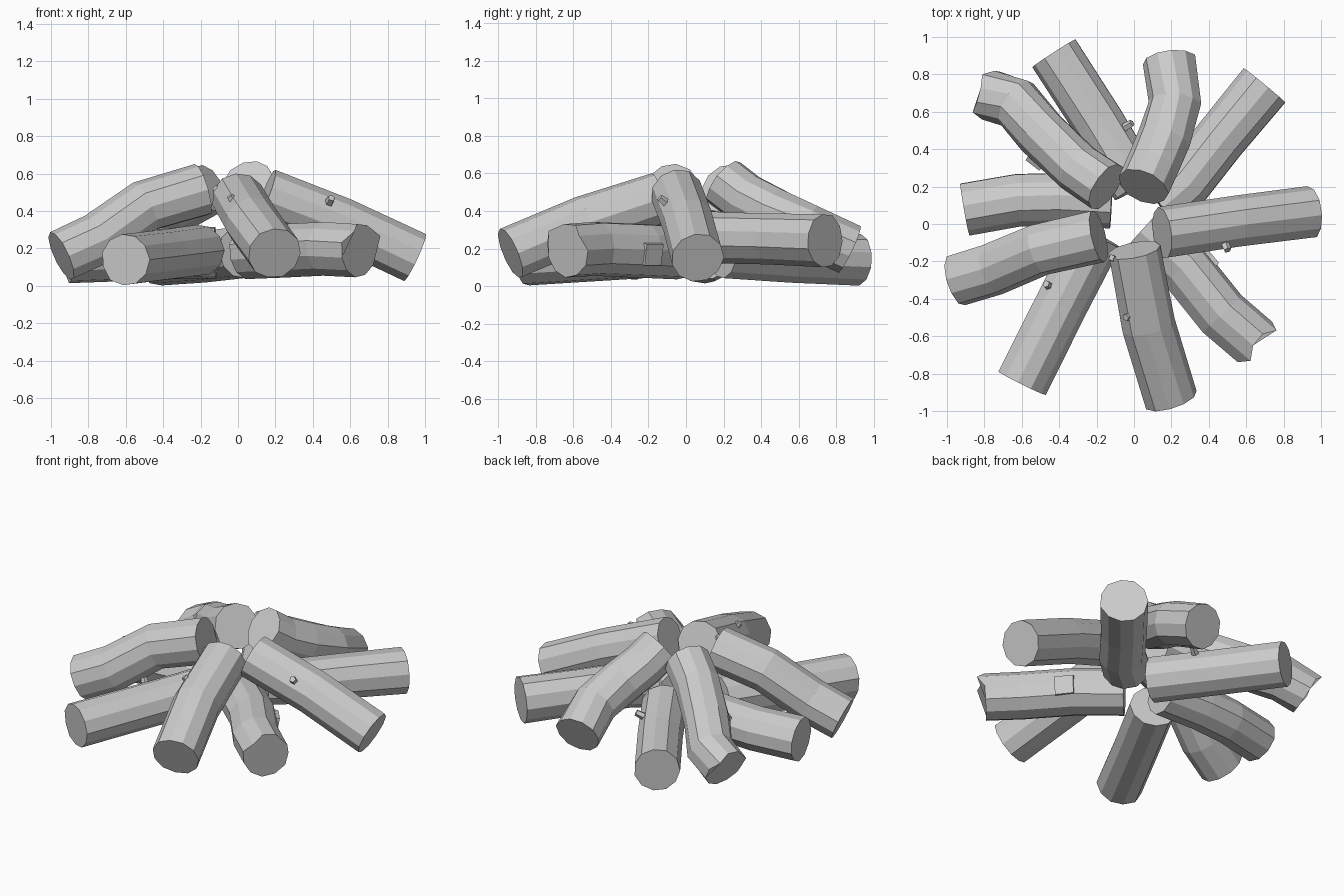
import bpy, bmesh, math, random
from mathutils import Vector

random.seed(4)
SIDES, RADIUS = 11, 0.142

old = bpy.data.objects.get("Cube")
if old:
    bpy.data.objects.remove(old, do_unlink=True)

grey = bpy.data.materials.new("plain_grey_wood")
grey.use_nodes = True
grey.diffuse_color = (0.6, 0.6, 0.6, 1)
grey.node_tree.nodes["Principled BSDF"].inputs["Base Color"].default_value = (0.6, 0.6, 0.6, 1)


def finish(bm, name):
    bmesh.ops.recalc_face_normals(bm, faces=bm.faces)
    mesh = bpy.data.meshes.new(name)
    bm.to_mesh(mesh)
    bm.free()
    mesh.materials.append(grey)
    obj = bpy.data.objects.new(name, mesh)
    bpy.context.collection.objects.link(obj)
    return obj


def frame(direction):
    """Two axes across a direction, the second one pointing upward."""
    side = direction.cross(Vector((0, 0, 1))).normalized()
    return side, side.cross(direction).normalized()


def tube(name, rings, sides, splinter=0):
    """Closed tube through (centre, direction, radius) rings."""
    bm = bmesh.new()
    wobble = [random.uniform(0.97, 1.03) for _ in range(sides)]
    loops = []
    for i, (centre, direction, radius) in enumerate(rings):
        side, up = frame(direction)
        loop = []
        for k in range(sides):
            a = 2 * math.pi * (k + 0.5) / sides
            p = centre + (side * math.cos(a) + up * math.sin(a)) * radius * wobble[k]
            # broken rim on the outer end
            if splinter and i == len(rings) - 1 and k in (1, 4):
                p += direction * splinter
            loop.append(bm.verts.new(p))
        loops.append(loop)
    for a, b in zip(loops, loops[1:]):
        for k in range(sides):
            n = (k + 1) % sides
            bm.faces.new((a[k], a[n], b[n], b[k]))
    bm.faces.new(loops[0])
    bm.faces.new(loops[-1])
    return finish(bm, name)


def log(name, *points, splinter=0):
    """Kinked log with one ring at each axis point, inner end first."""
    pts = [Vector(p) for p in points]
    rings = []
    for i, p in enumerate(pts):
        before = (p - pts[i - 1]).normalized() if i else Vector()
        after = (pts[i + 1] - p).normalized() if i + 1 < len(pts) else Vector()
        rings.append((p, (before + after).normalized(), RADIUS * random.uniform(0.98, 1.02)))
    return tube(name, rings, SIDES, splinter)


def stub(name, base, tip, radius, sides=5):
    """Short broken branch."""
    a, b = Vector(base), Vector(tip)
    d = (b - a).normalized()
    return tube(name, [(a, d, radius), (b, d, radius * 0.8)], sides)


# Upper ring of leaning logs
log("right_upper_log", (0.15, -0.05, 0.49), (0.55, 0.01, 0.335), (0.945, 0.06, 0.15))
log("front_upper_log", (0.0, -0.14, 0.47), (0.075, -0.54, 0.34), (0.195, -0.935, 0.175))
log("left_upper_log", (-0.19, -0.065, 0.515), (-0.5, -0.135, 0.425),
    (-0.75, -0.24, 0.25), (-0.945, -0.3, 0.16))
log("back_left_upper_log", (-0.15, 0.2, 0.52), (-0.3, 0.3, 0.435), (-0.5, 0.49, 0.325),
    (-0.63, 0.645, 0.23), (-0.77, 0.69, 0.16), splinter=0.03)
log("back_upper_log", (0.05, 0.2, 0.555), (0.1, 0.31, 0.47), (0.16, 0.45, 0.395),
    (0.22, 0.64, 0.305), (0.19, 0.87, 0.195))

# Lower ring of flat-lying logs
log("front_right_lower_log", (0.05, -0.03, 0.18), (0.27, -0.23, 0.19),
    (0.47, -0.48, 0.2), (0.645, -0.63, 0.19), splinter=0.045)
log("front_left_lower_log", (-0.2, -0.06, 0.19), (-0.39, -0.43, 0.165), (-0.6, -0.85, 0.14))
log("left_lower_log", (-0.12, 0.12, 0.18), (-0.4, 0.135, 0.175), (-0.62, 0.13, 0.165), (-0.905, 0.08, 0.155))
log("back_left_lower_log", (0.02, 0.2, 0.18), (-0.19, 0.55, 0.155), (-0.425, 0.915, 0.14))
log("back_right_lower_log", (0.14, 0.1, 0.26), (0.28, 0.22, 0.255), (0.46, 0.45, 0.25), (0.7, 0.74, 0.24))

# Broken branch stubs, a bark flake and small twigs
stub("front_right_branch_stub", (0.3, -0.26, 0.19), (0.41, -0.17, 0.165), 0.1, 4)
stub("back_left_branch_stub", (-0.46, 0.42, 0.33), (-0.53, 0.33, 0.27), 0.08, 4)
stub("front_bark_flake", (-0.08, -0.2, 0.46), (-0.12, -0.18, 0.53), 0.025, 4)
stub("right_twig", (0.48, -0.09, 0.43), (0.5, -0.14, 0.47), 0.025)
stub("front_twig", (0.0, -0.48, 0.42), (-0.045, -0.5, 0.48), 0.025)
stub("front_left_twig", (-0.44, -0.34, 0.23), (-0.47, -0.32, 0.29), 0.025)
stub("back_left_twig", (-0.06, 0.51, 0.24), (-0.01, 0.54, 0.27), 0.025)
